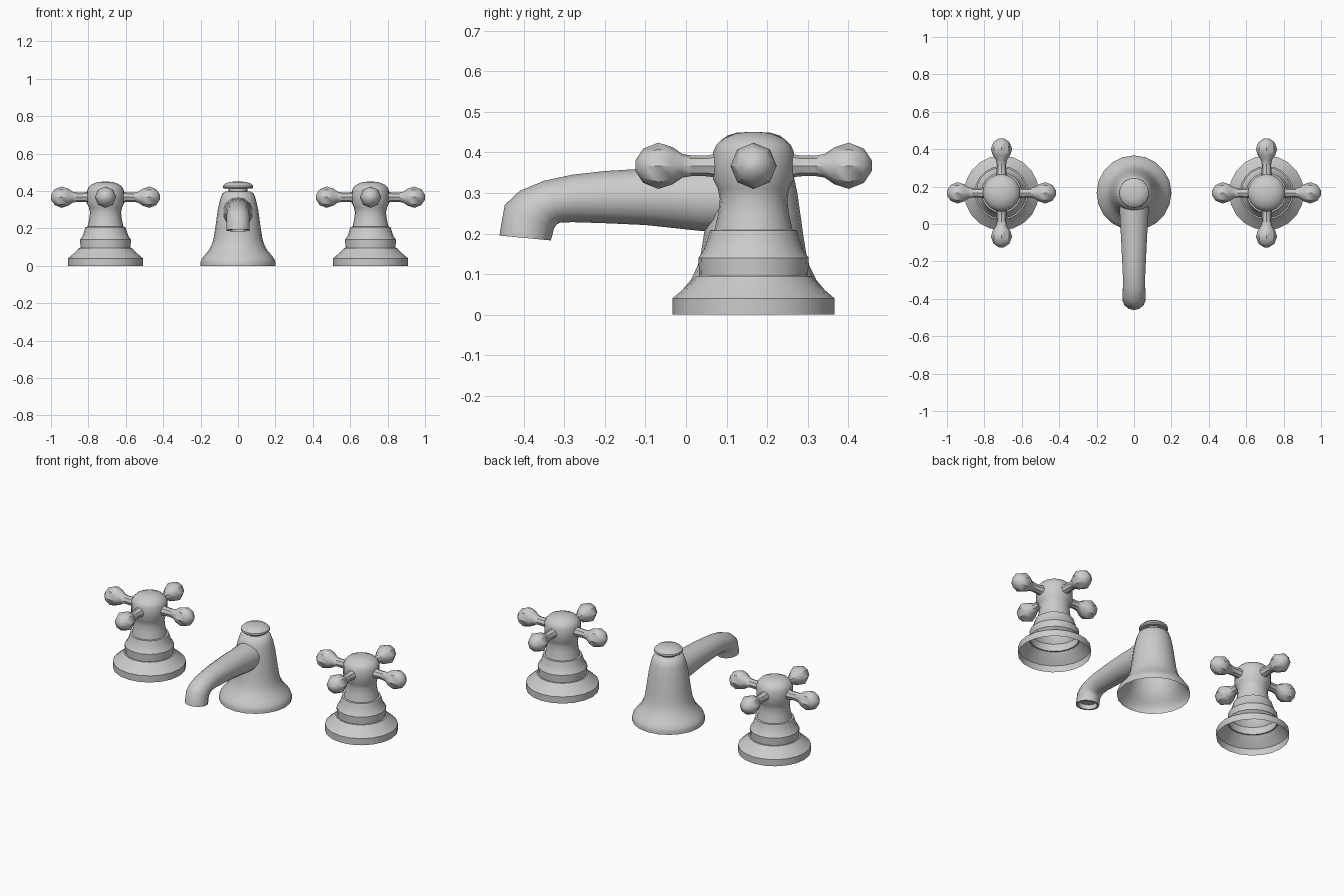
import bpy, math
from mathutils import Matrix, Vector

if "Cube" in bpy.data.objects:
    bpy.data.objects.remove(bpy.data.objects["Cube"])

CY = 0.1665      # common y of the three bases
HX = 0.7085      # handle offset in x


def finish(name, rings, angle=35, cap_end=False):
    """Skin a list of point rings into a smooth-shaded object."""
    n = len(rings[0])
    verts = [p for r in rings for p in r]
    faces = [(i * n + j, i * n + (j + 1) % n, (i + 1) * n + (j + 1) % n, (i + 1) * n + j)
             for i in range(len(rings) - 1) for j in range(n)]
    if cap_end:
        faces.append(tuple((len(rings) - 1) * n + j for j in range(n)))
    me = bpy.data.meshes.new(name)
    me.from_pydata(verts, [], faces)
    ob = bpy.data.objects.new(name, me)
    bpy.context.collection.objects.link(ob)
    bpy.ops.object.select_all(action='DESELECT')
    ob.select_set(True)
    bpy.context.view_layer.objects.active = ob
    bpy.ops.object.shade_smooth_by_angle(angle=math.radians(angle))
    return ob


def lathe(name, profile, seg, angle=35):
    """Revolve (radius, height) points around z, closing the top."""
    rings = [[(r * math.cos(2 * math.pi * j / seg), r * math.sin(2 * math.pi * j / seg), z)
              for j in range(seg)] for r, z in profile]
    return finish(name, rings, angle, cap_end=True)


def copy(ob, name, matrix):
    new = ob.copy()
    new.name = name
    bpy.context.collection.objects.link(new)
    new.matrix_world = matrix
    return new


# handle post: stepped base, waisted neck and domed hub, open below
post = lathe("handle_post_right", [
    (.2, 0), (.2, .04), (.165, .07), (.142, .095), (.134, .095), (.136, .14),
    (.122, .16), (.113, .187), (.107, .208), (.096, .209), (.087, .25), (.083, .285),
    (.088, .31), (.1, .335), (.1, .4), (.092, .418), (.077, .433), (.045, .447), (.015, .45)], 20)
post.matrix_world = Matrix.Translation((HX, CY, 0))
copy(post, "handle_post_left", Matrix.Translation((-HX, CY, 0)))

# cross arms with faceted knobs, four per handle
arm = lathe("handle_arm", [
    (.032, .085), (.026, .11), (.025, .15), (.029, .175), (.046, .2), (.057, .235),
    (.042, .272), (.013, .2915)], 8, 40)
first = True
for side, x in (("right", HX), ("left", -HX)):
    for k in range(4):
        m = (Matrix.Translation((x, CY, .367)) @ Matrix.Rotation(k * math.pi / 2, 4, 'Z')
             @ Matrix.Rotation(math.pi / 2, 4, 'Y'))
        if first:
            arm.matrix_world = m
            arm.name = "handle_arm_right_1"
            first = False
        else:
            copy(arm, f"handle_arm_{side}_{k + 1}", m)

# spout body: bell shape, open below
body = lathe("spout_body", [
    (.2, 0), (.2, .022), (.195, .035), (.178, .058), (.155, .085), (.138, .12), (.13, .15),
    (.122, .2), (.108, .3), (.096, .355), (.085, .385), (.066, .398)], 20, 45)
body.location = (0, CY, 0)

# cap on a recessed stem
cap = lathe("spout_cap", [
    (.05, .39), (.05, .412), (.074, .412), (.08, .418), (.079, .428), (.066, .441),
    (.04, .449), (.012, .45)], 20)
cap.location = (0, CY, 0)

# spout tube: each section runs from a top (y, z) to a bottom (y, z), with a half width
sections = [
    (.15, .37, .15, .20, .083), (.02, .363, .04, .206, .077), (-.1, .36, -.1, .221, .07),
    (-.2, .354, -.2, .2255, .065), (-.28, .345, -.28, .228, .061), (-.35, .33, -.309, .227, .061),
    (-.41, .305, -.318, .223, .062), (-.447, .27, -.325, .213, .063), (-.46, .195, -.333, .183, .064),
    # rim and recessed outlet
    (-.449, .194, -.344, .184, .053), (-.447, .222, -.341, .212, .053)]
rings = []
for yt, zt, yb, zb, w in sections:
    top, bot = Vector((0, yt, zt)), Vector((0, yb, zb))
    mid, half = (top + bot) / 2, (top - bot) / 2
    rings.append([mid + half * math.cos(a) + Vector((w * math.sin(a), 0, 0))
                  for a in (-2 * math.pi * j / 14 for j in range(14))][::-1])
finish("spout_tube", rings, 45, cap_end=True)
